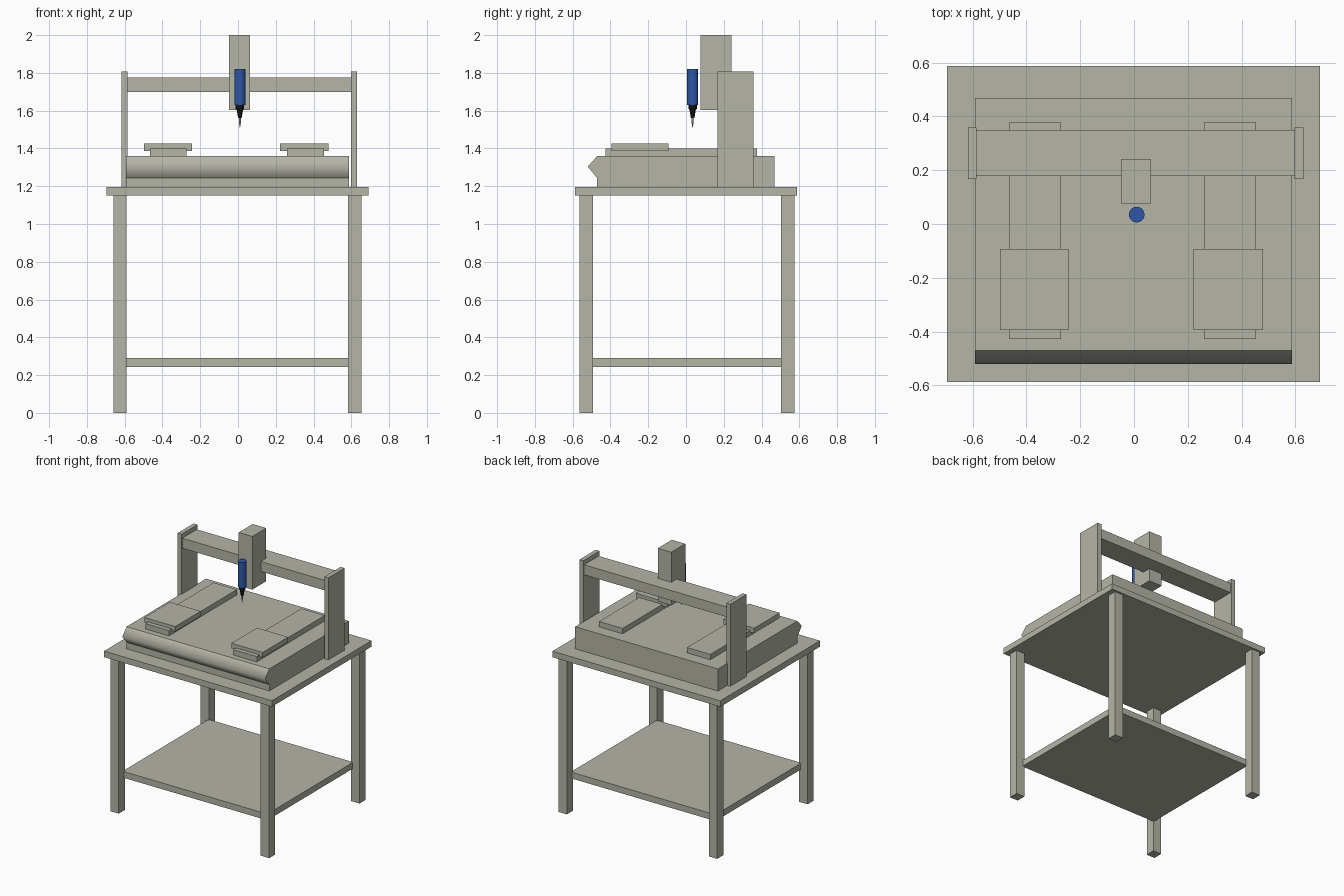
import bpy, bmesh, math

if "Cube" in bpy.data.objects:
    bpy.data.objects.remove(bpy.data.objects["Cube"])


def material(name, rgb):
    m = bpy.data.materials.new(name)
    m.diffuse_color = (*rgb, 1)
    m.use_nodes = True
    m.node_tree.nodes["Principled BSDF"].inputs["Base Color"].default_value = m.diffuse_color
    return m


GREY = material("warm_grey", (0.46, 0.46, 0.39))
BLUE = material("motor_blue", (0.028, 0.095, 0.38))
BLACK = material("collet_black", (0.008, 0.008, 0.008))
STEEL = material("bit_grey", (0.25, 0.25, 0.25))


def finish(name, bm, mat):
    bmesh.ops.recalc_face_normals(bm, faces=bm.faces)
    me = bpy.data.meshes.new(name)
    bm.to_mesh(me)
    bm.free()
    me.materials.append(mat)
    ob = bpy.data.objects.new(name, me)
    bpy.context.collection.objects.link(ob)
    return ob


def box(name, x, y, z, mat=GREY):
    bm = bmesh.new()
    bmesh.ops.create_cube(bm, size=1)
    for v in bm.verts:
        v.co = [r[0] if c < 0 else r[1] for c, r in zip(v.co, (x, y, z))]
    return finish(name, bm, mat)


def lathe(name, profile, centre, mat, segments=32):
    """Closed solid turned about a vertical axis from (radius, z) points."""
    bm = bmesh.new()
    rings = []
    for r, z in profile:
        rings.append([bm.verts.new((centre[0] + r * math.cos(2 * math.pi * i / segments),
                                    centre[1] + r * math.sin(2 * math.pi * i / segments), z))
                      for i in range(segments)])
    for a, b in zip(rings, rings[1:]):
        for i in range(segments):
            j = (i + 1) % segments
            bm.faces.new((a[i], a[j], b[j], b[i])).smooth = True
    bm.faces.new(rings[0])
    bm.faces.new(rings[-1])
    for e in bm.edges:
        if len(e.link_faces) == 2 and e.calc_face_angle(0) > math.radians(35):
            e.smooth = False
    ob = finish(name, bm, mat)
    return ob


# table: top, four legs, lower shelf
box("table_top", (-0.695, 0.692), (-0.588, 0.588), (1.15, 1.195))
for sx, x in (("left", (-0.66, -0.59)), ("right", (0.583, 0.653))):
    for sy, y in (("front", (-0.565, -0.493)), ("back", (0.502, 0.574))):
        box(f"{sy}_{sx}_leg", x, y, (0, 1.15))
box("lower_shelf", (-0.602, 0.594), (-0.503, 0.512), (0.243, 0.29))

# machine bed: extruded side profile with a softly shaded nose at the front
profile = [(0.468, 1.195), (0.468, 1.36), (-0.47, 1.36),
           (-0.52, 1.304), (-0.47, 1.243), (-0.47, 1.195)]
bm = bmesh.new()
left = [bm.verts.new((-0.592, y, z)) for y, z in profile]
right = [bm.verts.new((0.588, y, z)) for y, z in profile]
bm.faces.new(left)
bm.faces.new(right)
n = len(profile)
for i in range(n):
    j = (i + 1) % n
    f = bm.faces.new((left[i], left[j], right[j], right[i]))
    f.smooth = i in (2, 3)
nose = {left[3], right[3]}
for e in bm.edges:
    e.smooth = set(e.verts) == nose
finish("machine_bed", bm, GREY)

# work rails with a wider clamp plate on each
for side, rail, plate in (("left", (-0.465, -0.272), (-0.498, -0.243)),
                          ("right", (0.26, 0.454), (0.222, 0.48))):
    box(f"{side}_rail", rail, (-0.427, 0.377), (1.36, 1.40))
    box(f"{side}_clamp_plate", plate, (-0.394, -0.093), (1.387, 1.425))

# gantry: side posts, cross beam, tool carriage
for side, x in (("left", (-0.617, -0.585)), ("right", (0.597, 0.63))):
    box(f"{side}_gantry_post", x, (0.167, 0.358), (1.195, 1.808))
box("cross_beam", (-0.585, 0.597), (0.178, 0.35), (1.70, 1.775))
box("tool_carriage", (-0.048, 0.064), (0.077, 0.242), (1.603, 2.0))

# spindle: motor, stepped collet, cutting bit
axis = (0.01, 0.035)
lathe("spindle_motor", [(0.029, 1.63), (0.029, 1.82)], axis, BLUE)
lathe("spindle_collet", [(0.009, 1.56), (0.017, 1.605), (0.022, 1.61), (0.022, 1.632)], axis, BLACK)
lathe("cutting_bit", [(0.001, 1.51), (0.004, 1.53), (0.006, 1.535), (0.006, 1.565)], axis, STEEL, 16)
